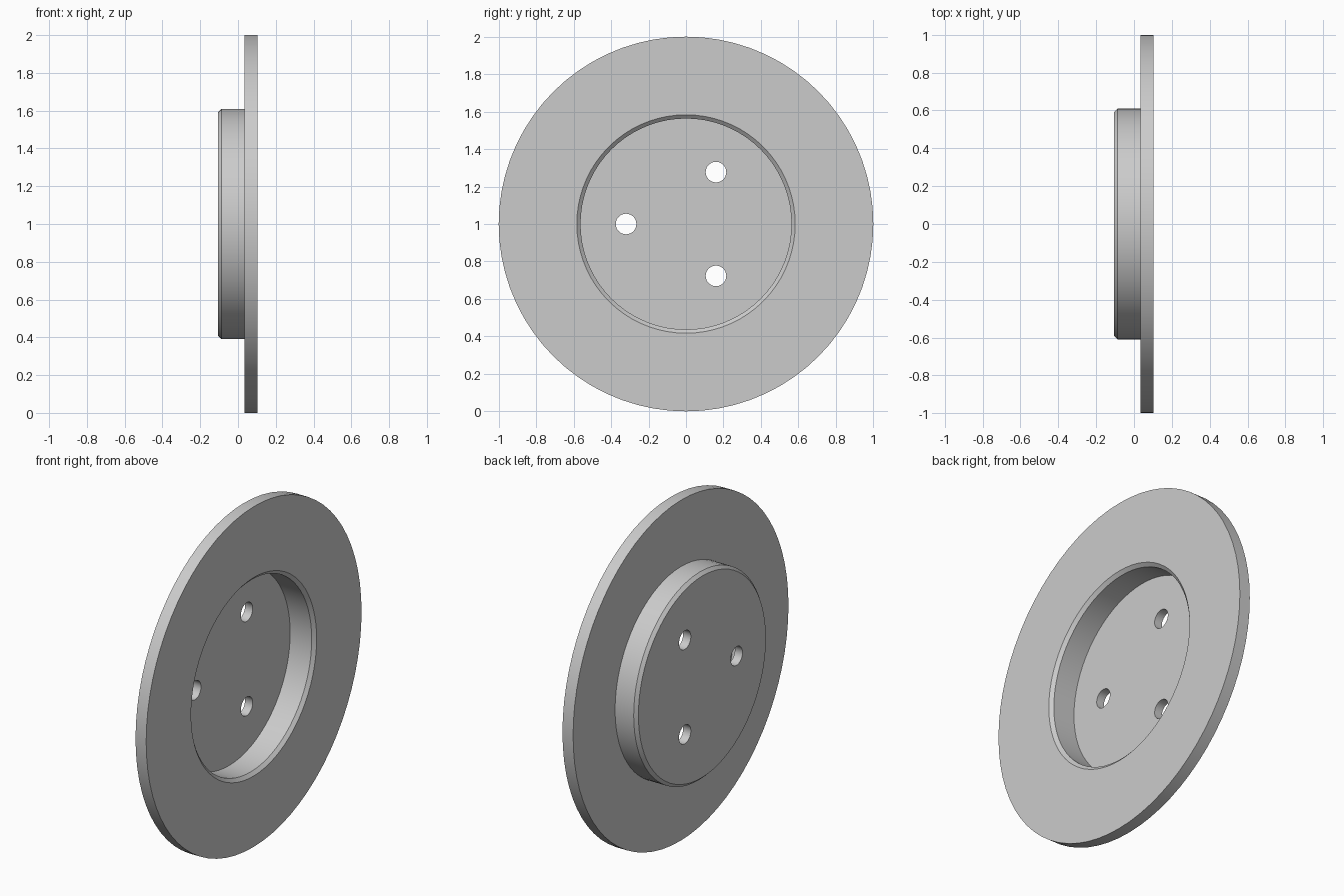
import bpy, bmesh, math
from mathutils import Matrix, Vector

cube = bpy.data.objects.get("Cube")
if cube:
    bpy.data.objects.remove(cube, do_unlink=True)

SEGMENTS = 72
AXLE = Vector((0, 0, 1))

metal = bpy.data.materials.new("grey_metal")
metal.use_nodes = True
grey = (0.6, 0.6, 0.6, 1)
metal.diffuse_color = grey
metal.node_tree.nodes["Principled BSDF"].inputs["Base Color"].default_value = grey


def add_object(name, bm):
    mesh = bpy.data.meshes.new(name)
    bm.to_mesh(mesh)
    bm.free()
    mesh.materials.append(metal)
    obj = bpy.data.objects.new(name, mesh)
    bpy.context.collection.objects.link(obj)
    return obj


def lathe(name, profile):
    """Spin (x, radius) points around the axle."""
    bm = bmesh.new()
    verts = [bm.verts.new((x, 0, 1 + r)) for x, r in profile]
    edges = [bm.edges.new(pair) for pair in zip(verts, verts[1:])]
    bmesh.ops.spin(bm, geom=verts + edges, cent=AXLE, axis=(1, 0, 0),
                   angle=math.tau, steps=SEGMENTS)
    bmesh.ops.remove_doubles(bm, verts=bm.verts, dist=0.0005)
    # Merge the triangle fans into flat end caps
    bmesh.ops.dissolve_limit(bm, angle_limit=math.radians(0.5),
                             verts=bm.verts, edges=bm.edges)
    bmesh.ops.recalc_face_normals(bm, faces=bm.faces)
    return add_object(name, bm)


# Friction ring and hollow chamfered hat, one solid section
disc = lathe("brake_disc", [
    (-0.055, 0), (-0.055, 0.563), (0.085, 0.563), (0.103, 0.583),
    (0.103, 1), (0.034, 1), (0.034, 0.61), (-0.087, 0.61),
    (-0.105, 0.592), (-0.105, 0)])

# Three bolt holes through the hat floor
bm = bmesh.new()
for i in range(3):
    angle = math.pi + i * math.tau / 3
    place = AXLE + Vector((-0.08, math.cos(angle), math.sin(angle))) * Vector((1, 0, 0)).length
    place = Vector((-0.08, 0.32 * math.cos(angle), 1 + 0.32 * math.sin(angle)))
    bmesh.ops.create_cone(bm, cap_ends=True, segments=32, radius1=0.055,
                          radius2=0.055, depth=0.12,
                          matrix=Matrix.Translation(place) @ Matrix.Rotation(math.pi / 2, 4, "Y"))
cutter = add_object("bolt_hole_cutter", bm)
cutter.hide_render = True

holes = disc.modifiers.new("bolt_holes", "BOOLEAN")
holes.operation = "DIFFERENCE"
holes.solver = "EXACT"
holes.object = cutter

bpy.ops.object.select_all(action="DESELECT")
disc.select_set(True)
bpy.context.view_layer.objects.active = disc
bpy.ops.object.modifier_apply(modifier=holes.name)
bpy.data.objects.remove(cutter, do_unlink=True)
bpy.ops.object.shade_smooth_by_angle(angle=math.radians(30))
